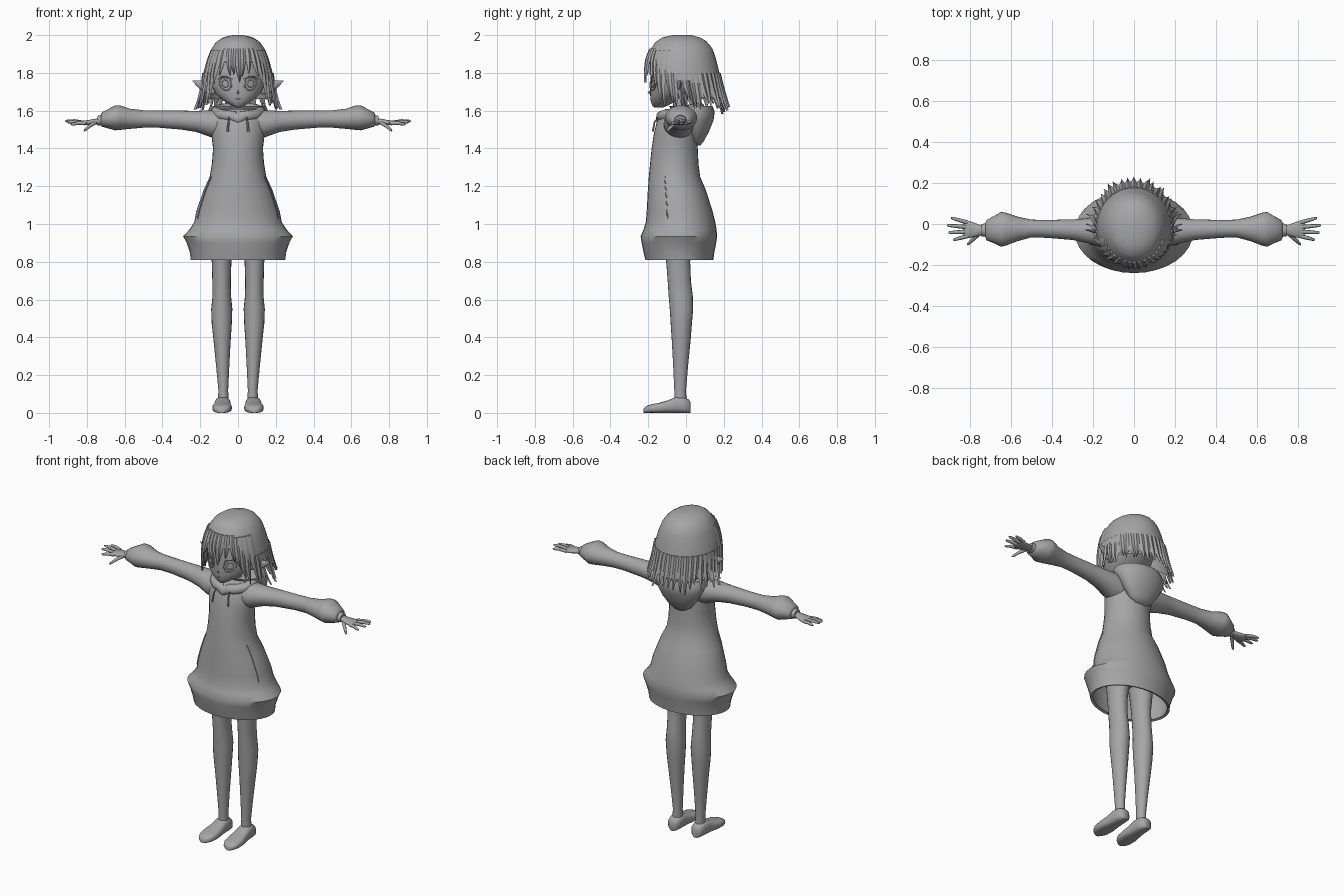
import bpy, bmesh, math, random
from mathutils import Vector

random.seed(4)
grey = bpy.data.materials.new("plain_grey")
grey.diffuse_color = (0.38, 0.38, 0.38, 1)


def finish(name, bm, mirror=False, angle=50):
    bmesh.ops.recalc_face_normals(bm, faces=bm.faces)
    me = bpy.data.meshes.new(name)
    bm.to_mesh(me)
    bm.free()
    me.materials.append(grey)
    ob = bpy.data.objects.new(name, me)
    bpy.context.collection.objects.link(ob)
    bpy.ops.object.select_all(action='DESELECT')
    ob.select_set(True)
    bpy.context.view_layer.objects.active = ob
    bpy.ops.object.shade_smooth_by_angle(angle=math.radians(angle))
    if mirror:
        ob.modifiers.new("mirror", 'MIRROR')
    return ob


def skin(bm, loops, caps=True, closed=False):
    vs = [[bm.verts.new(p) for p in loop] for loop in loops]
    n = len(vs[0])
    for a, b in zip(vs, vs[1:] + ([vs[0]] if closed else [])):
        for i in range(n):
            j = (i + 1) % n
            bm.faces.new((a[i], a[j], b[j], b[i]))
    if caps and not closed:
        bm.faces.new(vs[0][::-1])
        bm.faces.new(vs[-1])


def loft(name, rings, axis='z', n=24, p=2.0, mirror=False, angle=50):
    """rings: position on axis, two centre coordinates, two radii"""
    loops = []
    for t, a, b, ra, rb in rings:
        loop = []
        for i in range(n):
            c, s = math.cos(math.tau * i / n), math.sin(math.tau * i / n)
            u = a + ra * math.copysign(abs(c) ** (2 / p), c)
            v = b + rb * math.copysign(abs(s) ** (2 / p), s)
            loop.append({'z': (u, v, t), 'x': (t, u, v), 'y': (u, t, v)}[axis])
        loops.append(loop)
    bm = bmesh.new()
    skin(bm, loops)
    return finish(name, bm, mirror, angle)


def upright(rings, cx=0):
    """(z, half width, front y, back y) to loft rings"""
    return [(z, cx, (f + b) / 2, w, (b - f) / 2) for z, w, f, b in rings]


def tube(bm, pts, radii, n=8, closed=False):
    pts = [Vector(p) for p in pts]
    loops = []
    for i, (p, r) in enumerate(zip(pts, radii)):
        if closed:
            d = pts[(i + 1) % len(pts)] - pts[i - 1]
        else:
            d = pts[min(i + 1, len(pts) - 1)] - pts[max(i - 1, 0)]
        d.normalize()
        ref = Vector((0, 0, 1)) if abs(d.z) < 0.9 else Vector((0, 1, 0))
        u = d.cross(ref).normalized()
        v = u.cross(d)
        loops.append([p + r * (u * math.cos(math.tau * k / n) + v * math.sin(math.tau * k / n))
                      for k in range(n)])
    skin(bm, loops, closed=closed)


def surface(rings, deg, z, off=0.0):
    """point on an upright loft at an angle and height"""
    rs = sorted(rings)
    z0 = min(max(z, rs[0][0]), rs[-1][0])
    for a, b in zip(rs, rs[1:]):
        if a[0] <= z0 <= b[0]:
            k = (z0 - a[0]) / (b[0] - a[0])
            w, f, k2 = [a[i] + (b[i] - a[i]) * k for i in (1, 2, 3)]
            break
    t = math.radians(deg)
    return Vector(((w + off) * math.cos(t),
                   (f + k2) / 2 + ((k2 - f) / 2 + off) * math.sin(t), z))


# Hoodie body: open at the hem with a lining inside
outer = [(.81, .25, -.215, .145), (.85, .255, -.225, .15), (.9, .272, -.235, .16),
         (.935, .29, -.24, .165), (.97, .258, -.225, .162), (1.01, .232, -.213, .155),
         (1.07, .22, -.208, .14), (1.18, .182, -.202, .105), (1.25, .15, -.197, .075),
         (1.32, .138, -.19, .066), (1.4, .132, -.182, .062), (1.48, .142, -.17, .06),
         (1.54, .145, -.155, .055), (1.585, .125, -.135, .05), (1.61, .09, -.11, .04)]
lining = [(1.05, .19, -.17, .11), (.94, .262, -.215, .14), (.815, .235, -.2, .13)]
loft("hoodie_body", upright(lining + outer), n=32)

# Pocket slits on both sides
bm = bmesh.new()
tube(bm, [surface(outer, -22, 1.03 + .0275 * i, .001) for i in range(9)], [.003] * 9, 5)
finish("pocket_slit", bm, True)

# Sleeves with a puff above the cuff
loft("sleeve", [(.08, -.04, 1.525, .08, .085), (.15, -.038, 1.532, .078, .07),
                (.22, -.033, 1.543, .062, .056), (.3, -.028, 1.55, .05, .05),
                (.42, -.024, 1.555, .044, .045), (.5, -.022, 1.556, .043, .046),
                (.57, -.024, 1.557, .06, .053), (.625, -.025, 1.563, .08, .065),
                (.65, -.026, 1.562, .085, .066), (.69, -.028, 1.557, .064, .05),
                (.72, -.03, 1.553, .05, .038), (.725, -.03, 1.552, .04, .03)],
     'x', mirror=True)
loft("cuff", [(.715, -.03, 1.55, .034, .03), (.745, -.03, 1.547, .03, .025)], 'x', 16, mirror=True)

# Hands
loft("palm", [(.72, -.03, 1.546, .022, .016), (.755, -.03, 1.542, .026, .015),
              (.79, -.028, 1.537, .038, .014), (.825, -.026, 1.535, .044, .011),
              (.835, -.026, 1.535, .04, .007)], 'x', 16, mirror=True)
bm = bmesh.new()
for base, tip in (((.815, .008, 1.536), (.895, .03, 1.54)), ((.82, -.015, 1.537), (.915, -.006, 1.546)),
                  ((.82, -.038, 1.536), (.908, -.042, 1.54)), ((.81, -.058, 1.533), (.885, -.078, 1.527)),
                  ((.755, -.045, 1.537), (.815, -.102, 1.493))):
    a, b = Vector(base), Vector(tip)
    tube(bm, [a, a.lerp(b, .5) + Vector((0, 0, .004)), a.lerp(b, .9), b], [.0105, .0095, .007, .003])
finish("fingers", bm, True)

# Hanging hood and collar
loft("hood", upright([(1.415, .035, .045, .075), (1.44, .075, .02, .095), (1.49, .115, 0, .122),
                      (1.55, .148, -.03, .146), (1.595, .16, -.07, .152), (1.625, .148, -.09, .14),
                      (1.61, .12, -.08, .115), (1.55, .08, -.06, .075)]), n=28, angle=70)
bm = bmesh.new()
pts, n = [], 28
for i in range(n):
    t = math.tau * i / n
    s = math.sin(t)
    pts.append((.115 * math.cos(t), -.03 + .1 * s, 1.592 + .022 * s - (.02 if i == 21 else 0)))
tube(bm, pts, [.03] * n, 10, closed=True)
finish("hood_collar", bm, angle=70)
bm = bmesh.new()
tube(bm, [(.045, -.145, 1.57), (.05, -.166, 1.54), (.055, -.176, 1.49)], [.005, .005, .006], 6)
finish("drawstring", bm, True)

# Legs, hips and shoes
loft("leg", [(z, cx, (f + b) / 2, w, (b - f) / 2) for z, cx, w, f, b in
             ((1.02, .08, .075, -.13, .05), (.9, .085, .06, -.115, .035), (.8, .087, .052, -.105, .022),
              (.7, .087, .049, -.097, .026), (.62, .086, .049, -.092, .036), (.55, .086, .056, -.086, .038),
              (.47, .086, .053, -.081, .031), (.38, .084, .045, -.075, .024), (.25, .081, .035, -.068, .011),
              (.12, .078, .026, -.062, 0), (.06, .078, .028, -.062, .003))], n=20, mirror=True)
loft("hips", upright([(.93, .05, -.08, .03), (.97, .13, -.13, .06), (1.08, .13, -.13, .05)]))
loft("shoe", [(y, cx, h / 2, w, h / 2) for y, cx, w, h in
              ((.025, .08, .018, .055), (.014, .08, .034, .072), (-.02, .08, .04, .084),
               (-.055, .081, .042, .084), (-.09, .082, .045, .068), (-.14, .084, .052, .054),
               (-.185, .085, .049, .045), (-.212, .086, .036, .036), (-.225, .087, .016, .022))],
     'y', 20, 2.8, True)

# Head and neck
face = [(1.617, .014, -.168, -.12), (1.63, .04, -.18, -.09), (1.655, .08, -.188, -.05),
        (1.69, .118, -.19, 0), (1.74, .145, -.19, .06), (1.8, .152, -.186, .1),
        (1.88, .14, -.175, .1), (1.95, .09, -.13, .07)]
loft("head", upright(face), n=32)
loft("neck", upright([(1.5, .05, -.08, .02), (1.6, .038, -.068, .008), (1.69, .038, -.068, .01)]), n=16)
loft("ear", [(.125, -.045, 1.715, .014, .03), (.16, -.04, 1.722, .014, .034),
             (.2, -.033, 1.737, .009, .024), (.225, -.03, 1.749, .005, .011),
             (.24, -.028, 1.757, .001, .002)], 'x', 12, mirror=True)

# Eyes as thin domes with outlines, then nose and mouth
bm = bmesh.new()
for size in (1.0, .55):
    ring = []
    for i in range(20):
        t = math.tau * i / 20
        ring.append(surface(face, -62 + 14.5 * size * math.cos(t), 1.742 + .036 * size * math.sin(t), .002))
    tube(bm, ring, [.0028 if size < 1 else .004 - .001 * math.cos(math.tau * i / 20) for i in range(20)],
         5, closed=True)
tube(bm, [surface(face, d, z, .003) for d, z in ((-78, 1.768), (-68, 1.784), (-56, 1.783), (-45, 1.765))],
     [.002, .005, .005, .002], 5)
finish("eye", bm, True)
bm = bmesh.new()
tube(bm, [(0, -.186, 1.712), (0, -.198, 1.695), (0, -.186, 1.688)], [.003, .006, .003], 6)
tube(bm, [surface(face, -90 + d, 1.662, 0) for d in (-10, 0, 10)], [.001, .0022, .001], 5)
finish("nose_and_mouth", bm)

# Hair shell: its lower edge follows the fringe, sides and back
hair = [(2.0, .03, -.07, .03), (1.988, .08, -.125, .075), (1.965, .115, -.16, .112),
        (1.925, .143, -.188, .142), (1.87, .165, -.208, .16), (1.8, .183, -.215, .177),
        (1.72, .192, -.212, .195), (1.64, .203, -.2, .215), (1.56, .222, -.185, .236)]


def lower_edge(deg):
    front = abs((deg + 90 + 180) % 360 - 180)   # degrees away from the front
    return 1.86 if front < 52 else 1.86 - .19 * min((front - 52) / 60, 1)


bm = bmesh.new()
cols, rows = 72, 12
for shell in (0, -.012):                        # outer and inner skin
    loops = []
    for r in range(rows + 1):
        k = r / rows
        k = k * k * .5 + k * .5
        loops.append([surface(hair, 360 * c / cols, 2 + shell * .7 + (lower_edge(360 * c / cols) - 2) * k, shell)
                      for c in range(cols)])
    skin(bm, loops, caps=False)
    top = [v for v in bm.verts if abs(v.co.z - (2 + shell * .7)) < 1e-5]
    bmesh.ops.contextual_create(bm, geom=top[:cols])
finish("hair_shell", bm)


def lock(bm, deg, z0, z1, width, sway=0, off=.004, flare=0):
    """a tapered lock lying on the hair surface, with a raised ridge"""
    loops, m = [], 6
    for i in range(m + 1):
        k = i / m
        z = z0 + (z1 - z0) * k
        w = width * (1 - k ** 2.2) + .3
        d = deg + sway * k * k
        o = off + flare * k * k
        loops.append([surface(hair, d - w, z, o - .004), surface(hair, d, z, o + .005),
                      surface(hair, d + w, z, o - .004), surface(hair, d, z, o - .009)])
    skin(bm, loops)


# Fringe and long locks beside the face
bm = bmesh.new()
for d, z, w, s in ((0, 1.75, 6, 3), (-9, 1.79, 6, 2), (10, 1.775, 6, -4), (-18, 1.785, 6, 5),
                   (21, 1.795, 6, -3), (-29, 1.79, 6, -3), (31, 1.78, 6, 4)):
    lock(bm, d - 90, 1.93, z, w, s)
for side in (-1, 1):
    for d, z, w, s in ((40, 1.74, 7, 3), (48, 1.66, 7, 1), (57, 1.63, 7, -3), (67, 1.64, 7, 2)):
        lock(bm, side * d - 90, 1.92, z, w, side * s)
finish("fringe", bm)

# Jagged ends at the sides and back
bm = bmesh.new()
for i in range(25):
    d = -14 + 208 * i / 24
    back = math.sin(math.radians(max(0, min(180, d))))
    lock(bm, d, 1.8, 1.635 - .035 * back + random.uniform(-.025, .025), 6.2,
         random.uniform(-4, 4), .002, random.uniform(0, .008))
for d in (-4, 8, 172, 184):                     # loose wisps
    lock(bm, d, 1.76, 1.605, 2.2, 0, .004, .016)
finish("hair_ends", bm)
